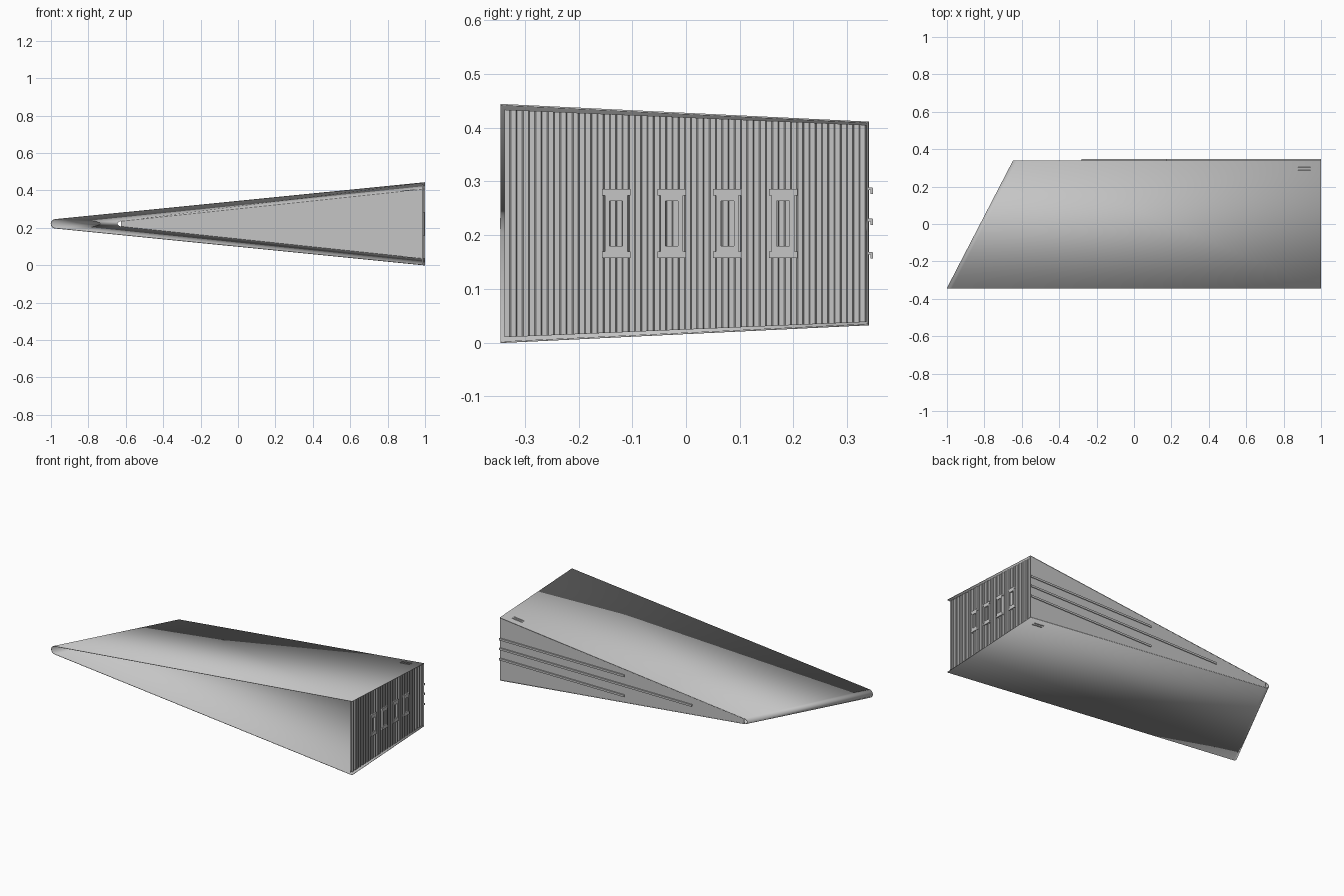
import bpy, bmesh, math
from mathutils import Vector

if "Cube" in bpy.data.objects:
    bpy.data.objects.remove(bpy.data.objects["Cube"], do_unlink=True)

MID = 0.2215                      # height of the symmetry plane
FRONT, BACK = -0.345, 0.34        # depth limits of the wedge

grey = bpy.data.materials.new("light_grey")
grey.use_nodes = True
grey.diffuse_color = (0.56, 0.56, 0.56, 1)
grey.node_tree.nodes["Principled BSDF"].inputs["Base Color"].default_value = (0.56, 0.56, 0.56, 1)


def finish(name, bm):
    mesh = bpy.data.meshes.new(name)
    bmesh.ops.recalc_face_normals(bm, faces=bm.faces[:])
    bm.to_mesh(mesh)
    bm.free()
    mesh.materials.append(grey)
    obj = bpy.data.objects.new(name, mesh)
    bpy.context.collection.objects.link(obj)
    return obj


def loft(name, rows, thickness=0):
    """Skin a surface between two rows of points."""
    bm = bmesh.new()
    a, b = [[bm.verts.new(p) for p in row] for row in rows]
    for i in range(len(a) - 1):
        bm.faces.new((a[i], a[i + 1], b[i + 1], b[i]))
    obj = finish(name, bm)
    if thickness:
        mod = obj.modifiers.new("thickness", "SOLIDIFY")
        mod.thickness = thickness
        mod.offset = 0
    return obj


def add_box(bm, centre, size):
    verts = bmesh.ops.create_cube(bm, size=1)["verts"]
    for v in verts:
        v.co = Vector(c + p * s for c, p, s in zip(centre, v.co, size))
    return verts


def base_half(y):
    """Half height of the wide end at depth y."""
    return 0.221 - 0.033 * (y - FRONT) / (BACK - FRONT)


def section(y, nose_x, nose_half):
    """Upper panel, rounded nose and lower panel at one depth."""
    arc = [math.pi / 2 + math.pi * i / 12 for i in range(13)]
    pts = [(1, y, MID + base_half(y))]
    pts += [(nose_x + 0.025 + 0.025 * math.cos(a), y, MID + nose_half * math.sin(a)) for a in arc]
    return pts + [(1, y, MID - base_half(y))]


# Hollow wedge: two sloping panels joined by the rounded leading edge
shell = loft("wedge_shell", [section(FRONT, -1, 0.024), section(BACK, -0.645, 0.016)], 0.003)
bpy.ops.object.select_all(action="DESELECT")
shell.select_set(True)
bpy.context.view_layer.objects.active = shell
bpy.ops.object.shade_smooth_by_angle(angle=math.radians(30))

# Back wall, open at the nose
h = base_half(BACK)
loft("back_wall", [[(-0.625, BACK - 0.002, MID + 0.016), (1, BACK - 0.002, MID + h)],
                   [(-0.625, BACK - 0.002, MID - 0.016), (1, BACK - 0.002, MID - h)]], 0.003)

# Corrugated end plate
count, start, stop = 29, -0.338, 0.335
pitch = (stop - start) / count
wave = []
for i in range(count):
    for t, x in ((0, 0.985), (0.45, 0.985), (0.55, 0.991), (0.9, 0.991)):
        wave.append((x, start + pitch * (i + t)))
wave.append((0.985, stop))
low, high = [[(x, y, MID + s * (base_half(y) - 0.009 + 0.006 * (y - start))) for x, y in wave]
             for s in (-1, 1)]
loft("corrugated_end_plate", [low, high], 0.002)

# Vertical hatch frames on the end plate
for n in range(4):
    y = -0.13 + 0.1035 * n
    bm = bmesh.new()
    for s in (-1, 1):
        add_box(bm, (0.991, y, MID + s * 0.058), (0.012, 0.053, 0.012))
        add_box(bm, (0.991, y + s * 0.0165, MID), (0.012, 0.009, 0.116))
        add_box(bm, (0.991, y, MID + s * 0.047), (0.012, 0.028, 0.010))
    finish(f"hatch_frame_{n + 1}", bm)

# Hooked rails along the back wall
for name, z, x0 in (("upper", 0.283, 0.17), ("middle", 0.225, -0.28), ("lower", 0.163, 0.17)):
    bm = bmesh.new()
    mid_x, length = (x0 + 1) / 2, 1 - x0
    add_box(bm, (mid_x, BACK + 0.002, z + 0.003), (length, 0.010, 0.005))
    add_box(bm, (mid_x, BACK + 0.0055, z - 0.001), (length, 0.004, 0.011))
    finish(f"{name}_back_rail", bm)

# Paired strips near the rear corner of the upper and lower panels
slope = (base_half(0.295) - 0.018) / 1.65
for side, s in (("upper", 1), ("lower", -1)):
    bm = bmesh.new()
    for y in (0.287, 0.303):
        verts = add_box(bm, (0.91, y, 0), (0.065, 0.004, 0.008))
        for v in verts:
            v.co.z = MID + s * (base_half(y) - slope * (1 - v.co.x) + v.co.z)
    finish(f"{side}_corner_strips", bm)
